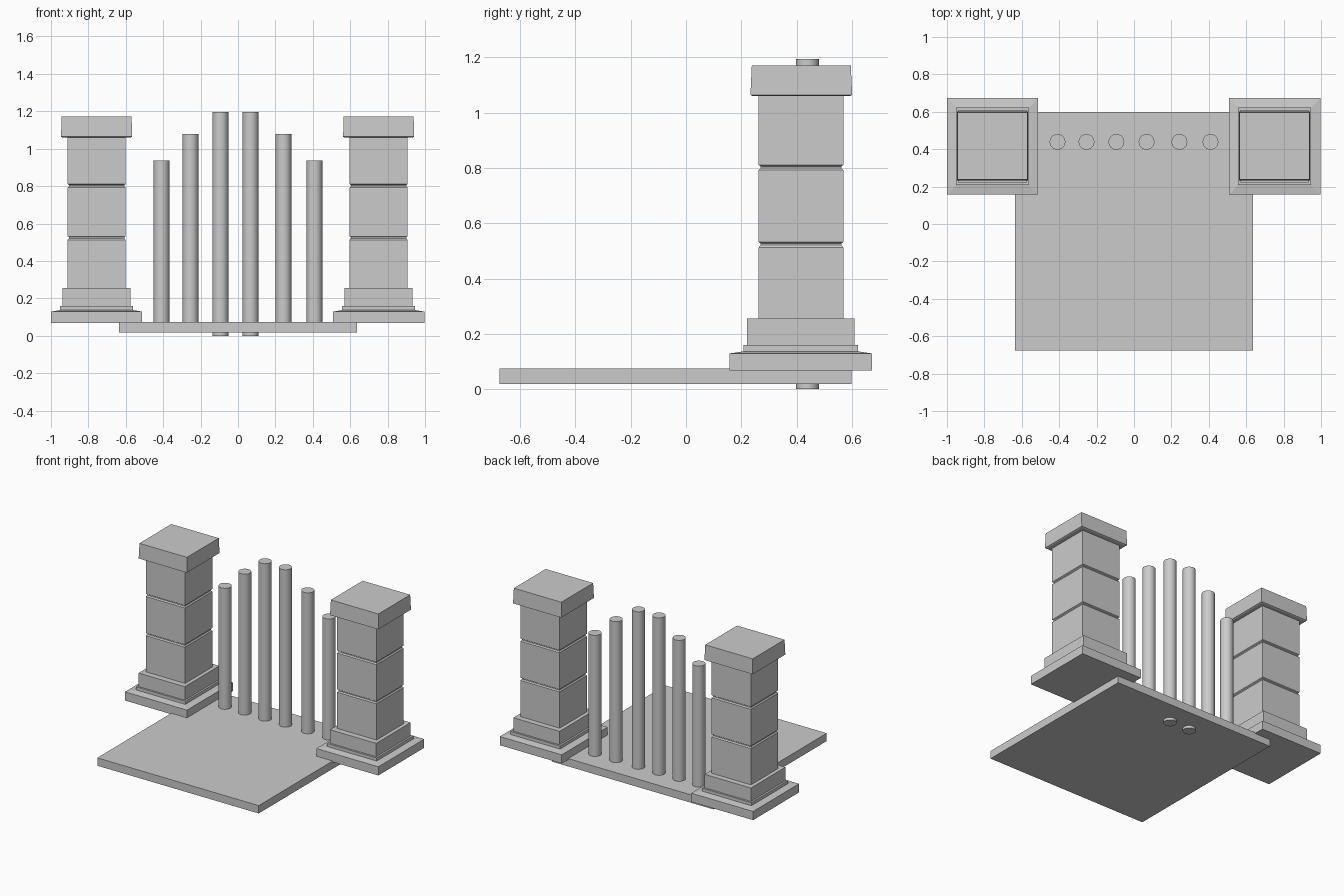
import bpy, bmesh

if "Cube" in bpy.data.objects:
    bpy.data.objects.remove(bpy.data.objects["Cube"], do_unlink=True)

stone = bpy.data.materials.new("light_grey")
stone.use_nodes = True
COLOUR = (0.6, 0.6, 0.6, 1)
stone.diffuse_color = COLOUR
stone.node_tree.nodes["Principled BSDF"].inputs["Base Color"].default_value = COLOUR


def finish(name, bm):
    bmesh.ops.recalc_face_normals(bm, faces=bm.faces)
    mesh = bpy.data.meshes.new(name)
    bm.to_mesh(mesh)
    bm.free()
    mesh.materials.append(stone)
    obj = bpy.data.objects.new(name, mesh)
    bpy.context.collection.objects.link(obj)
    return obj


def stacked(name, cx, cy, profile):
    """Closed rectangular column from rings of (half width, half depth, height)."""
    bm = bmesh.new()
    rings = [[bm.verts.new((cx + sx * w, cy + sy * d, z))
              for sx, sy in ((-1, -1), (1, -1), (1, 1), (-1, 1))]
             for w, d, z in profile]
    for low, high in zip(rings, rings[1:]):
        for i in range(4):
            j = (i + 1) % 4
            bm.faces.new((low[i], low[j], high[j], high[i]))
    bm.faces.new(rings[0][::-1])
    bm.faces.new(rings[-1])
    return finish(name, bm)


# Ground slab
stacked("ground_slab", 0, -0.038, [(0.636, 0.637, 0.018), (0.636, 0.637, 0.074)])

# Gate pillars: stepped foot, three blocks with chamfered joints, tapered cap
W, D, INSET = 0.155, 0.153, 0.007
foot = [(0.244, 0.258, 0.067), (0.244, 0.258, 0.129), (0.195, 0.207, 0.137),
        (0.195, 0.207, 0.159), (0.182, 0.194, 0.159), (0.182, 0.194, 0.255)]
shaft = [(W, D, 0.255)]
for z in (0.523, 0.802):
    shaft += [(W, D, z - 0.01), (W - INSET, D - INSET, z - 0.002),
              (W - INSET, D - INSET, z + 0.004), (W, D, z + 0.009)]
shaft += [(W, D, 1.063)]
cap = [(0.182, 0.176, 1.06), (0.19, 0.184, 1.064), (0.187, 0.179, 1.171)]
for side, cx in (("right", -0.756), ("left", 0.752)):
    stacked(side + "_pillar_foot", cx, 0.415, foot)
    stacked(side + "_pillar_shaft", cx, 0.416, shaft)
    stacked(side + "_pillar_cap", cx, 0.417, cap)

# Round bars, tallest in the middle
bars = [(-0.409, 0.04, 0.936), (-0.254, 0.04, 1.078), (-0.094, 0, 1.195),
        (0.067, 0, 1.195), (0.243, 0.04, 1.078), (0.409, 0.04, 0.936)]
for n, (x, low, high) in enumerate(bars, 1):
    bpy.ops.mesh.primitive_cylinder_add(vertices=32, radius=0.042, depth=high - low,
                                        location=(x, 0.439, (low + high) / 2))
    bar = bpy.context.object
    bar.name = f"gate_bar_{n}"
    bar.data.materials.append(stone)
    bpy.ops.object.shade_smooth_by_angle()
